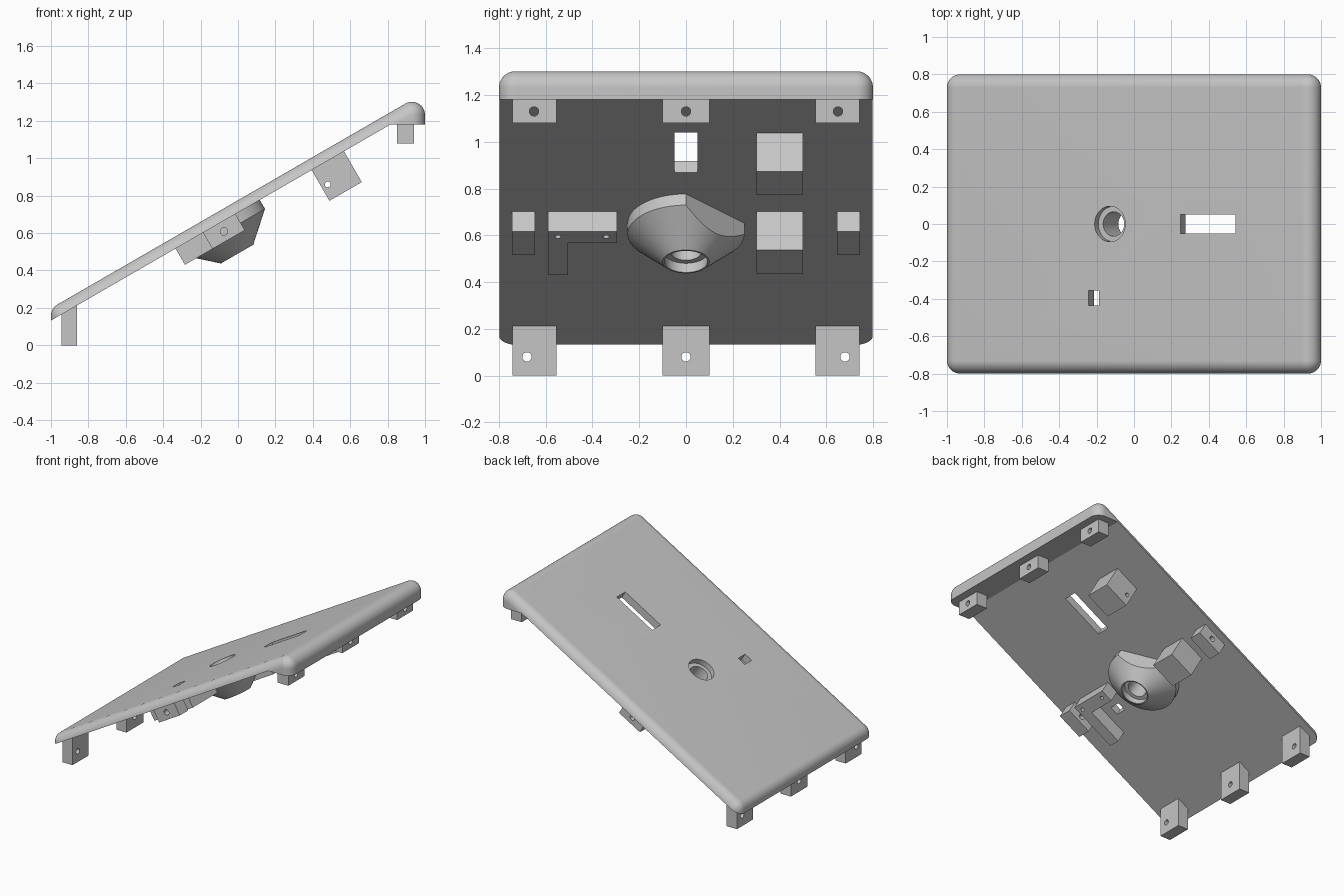
import bpy, bmesh, math
from mathutils import Matrix, Vector

if "Cube" in bpy.data.objects:
    bpy.data.objects.remove(bpy.data.objects["Cube"], do_unlink=True)

SLOPE = math.radians(30)
THICK = 0.057          # panel thickness
ROUND = 0.07           # edge radius
BASE_X, BASE_Z = -0.1, 0.652
# Panel frame: x runs up the slope, z is the panel normal, z = 0 is the underside
PANEL = Matrix.Translation((BASE_X, 0, BASE_Z)) @ Matrix.Rotation(-SLOPE, 4, 'Y')
WORLD = Matrix.Identity(4)

grey = bpy.data.materials.new("light_grey")
grey.use_nodes = True
grey.diffuse_color = (0.56, 0.56, 0.56, 1)
grey.node_tree.nodes["Principled BSDF"].inputs["Base Color"].default_value = (0.56, 0.56, 0.56, 1)


def finish(name, bm, frame=WORLD):
    bmesh.ops.recalc_face_normals(bm, faces=bm.faces)
    bm.transform(frame)
    mesh = bpy.data.meshes.new(name)
    bm.to_mesh(mesh)
    bm.free()
    mesh.materials.append(grey)
    obj = bpy.data.objects.new(name, mesh)
    bpy.context.collection.objects.link(obj)
    return obj


def box(name, xs, ys, zs, frame=WORLD):
    bm = bmesh.new()
    bmesh.ops.create_cube(bm, size=1)
    for v in bm.verts:
        for i, (lo, hi) in enumerate((xs, ys, zs)):
            v.co[i] = lo if v.co[i] < 0 else hi
    return finish(name, bm, frame)


def prism(name, outline, axis, lo, hi, frame=WORLD):
    """Extrude an outline along axis 'Y' (x, z points) or 'Z' (x, y points)."""
    def place(a, b, t):
        return (a, t, b) if axis == 'Y' else (a, b, t)
    bm = bmesh.new()
    face = bm.faces.new([bm.verts.new(place(a, b, lo)) for a, b in outline])
    ext = bmesh.ops.extrude_face_region(bm, geom=[face])["geom"]
    bmesh.ops.translate(bm, vec=place(0, 0, hi - lo),
                        verts=[e for e in ext if isinstance(e, bmesh.types.BMVert)])
    return finish(name, bm, frame)


def rod(centre, radius, length, axis, frame=WORLD):
    """Round cutter for drilled holes."""
    turn = {'X': Matrix.Rotation(math.pi / 2, 4, 'Y'),
            'Y': Matrix.Rotation(math.pi / 2, 4, 'X'), 'Z': WORLD}[axis]
    bm = bmesh.new()
    bmesh.ops.create_cone(bm, cap_ends=True, segments=32, radius1=radius, radius2=radius,
                          depth=length, matrix=Matrix.Translation(centre) @ turn)
    return finish("hole_cutter", bm, frame)


def cut(obj, *cutters):
    bpy.context.view_layer.objects.active = obj
    for cutter in cutters:
        cutter.hide_render = True
        mod = obj.modifiers.new("cut", 'BOOLEAN')
        mod.operation, mod.solver, mod.object = 'DIFFERENCE', 'EXACT', cutter
        bpy.ops.object.modifier_apply(modifier=mod.name)
        bpy.data.objects.remove(cutter, do_unlink=True)


def smooth(obj):
    bpy.ops.object.select_all(action='DESELECT')
    obj.select_set(True)
    bpy.context.view_layer.objects.active = obj
    bpy.ops.object.shade_smooth_by_angle(angle=math.radians(30))


def underside(x):
    return BASE_Z + (x - BASE_X) * math.tan(SLOPE)


# Sloped panel: hull of corner balls, trimmed below by a wedge that leaves the rear lip
ball = bmesh.new()
bmesh.ops.create_uvsphere(ball, u_segments=48, v_segments=24, radius=ROUND)
panel_bm = bmesh.new()
for x in (ROUND - 1, 1 - ROUND):
    top = underside(x) + (THICK - ROUND) / math.cos(SLOPE)
    for y in (ROUND - 0.8, 0.8 - ROUND):
        for z in (top, top - 0.5):
            for v in ball.verts:
                panel_bm.verts.new(v.co + Vector((x, y, z)))
ball.free()
bmesh.ops.convex_hull(panel_bm, input=panel_bm.verts[:])
bmesh.ops.delete(panel_bm, geom=[v for v in panel_bm.verts if not v.link_faces], context='VERTS')
bmesh.ops.dissolve_limit(panel_bm, angle_limit=0.005, verts=panel_bm.verts[:], edges=panel_bm.edges[:])
panel = finish("sloped_panel", panel_bm)
LIP = 1.18
lip_x = BASE_X + (LIP - BASE_Z) / math.tan(SLOPE)
cut(panel,
    prism("wedge", [(-2, underside(-2)), (lip_x, LIP), (2, LIP), (2, -2), (-2, -2)], 'Y', -2, 2),
    box("long_slot", (0.434, 0.774), (-0.05, 0.05), (-0.1, 0.1), PANEL),
    box("small_slot", (-0.132, -0.068), (-0.435, -0.355), (-0.1, 0.1), PANEL),
    rod((0, 0, 0), 0.095, 0.3, 'Z', PANEL))
smooth(panel)

# Conical socket below the panel with a stepped bore and one flat side
profile = [(0.25, 0.017), (0.25, -0.055), (0.1, -0.19), (0.092, -0.19),
           (0.092, -0.145), (0.065, -0.145), (0.065, 0.017)]
bm = bmesh.new()
ring = [bm.verts.new((r, 0, z)) for r, z in profile]
edges = [bm.edges.new((ring[i - 1], ring[i])) for i in range(len(ring))]
bmesh.ops.spin(bm, geom=ring + edges, cent=(0, 0, 0), axis=(0, 0, 1),
               angle=math.tau, steps=64, use_duplicate=False)
bmesh.ops.remove_doubles(bm, verts=bm.verts[:], dist=0.0005)
socket = finish("conical_socket", bm, PANEL)
cut(socket, prism("flat_cutter", [(0.75, -0.5), (-0.5, 0.75), (0.75, 0.75)], 'Z', -0.4, 0.0, PANEL))
smooth(socket)

# Mounting posts with cross holes, front row and rear row
for label, y, span in (("right", -1, 0.19), ("middle", 0, 0.2), ("left", 1, 0.19)):
    mid = y * 0.648
    ys = (mid - span / 2, mid + span / 2)
    low = box("low_post_" + label, (-0.945, -0.86), ys, (0, underside(-0.86)))
    cut(low, rod((-0.9, y * 0.68, 0.08), 0.02, 0.3, 'X'))
    smooth(low)
    high = box("high_post_" + label, (0.85, 0.94), ys, (1.08, LIP + 0.02))
    cut(high, rod((0.9, y * 0.65, 1.13), 0.02, 0.3, 'X'))
    smooth(high)

# Large support blocks
lower_block = box("lower_block", (-0.1, 0.1), (0.302, 0.5), (-0.19, 0.02), PANEL)
upper_block = box("upper_block", (0.57, 0.77), (0.302, 0.5), (-0.19, 0.02), PANEL)
cut(upper_block, rod((0.606, 0.4, -0.11), 0.015, 0.4, 'Y', PANEL))
smooth(upper_block)

# Small side blocks with a cross hole
for label, side in (("right", -1), ("left", 1)):
    ys = sorted((side * 0.645, side * 0.745))
    block = box("side_block_" + label, (-0.1, 0.1), ys, (-0.1, 0.02), PANEL)
    cut(block, rod((0, side * 0.7, -0.05), 0.02, 0.3, 'Y', PANEL))
    smooth(block)

# L-shaped bracket with two blind screw holes
bracket = prism("corner_bracket", [(-0.27, -0.59), (0.1, -0.59), (0.1, -0.295), (0.005, -0.295),
                                   (0.005, -0.505), (-0.27, -0.505)], 'Z', -0.1, 0.02, PANEL)
cut(bracket, *[rod((0.057, y, -0.1), 0.013, 0.12, 'Z', PANEL) for y in (-0.548, -0.342)])
smooth(bracket)
